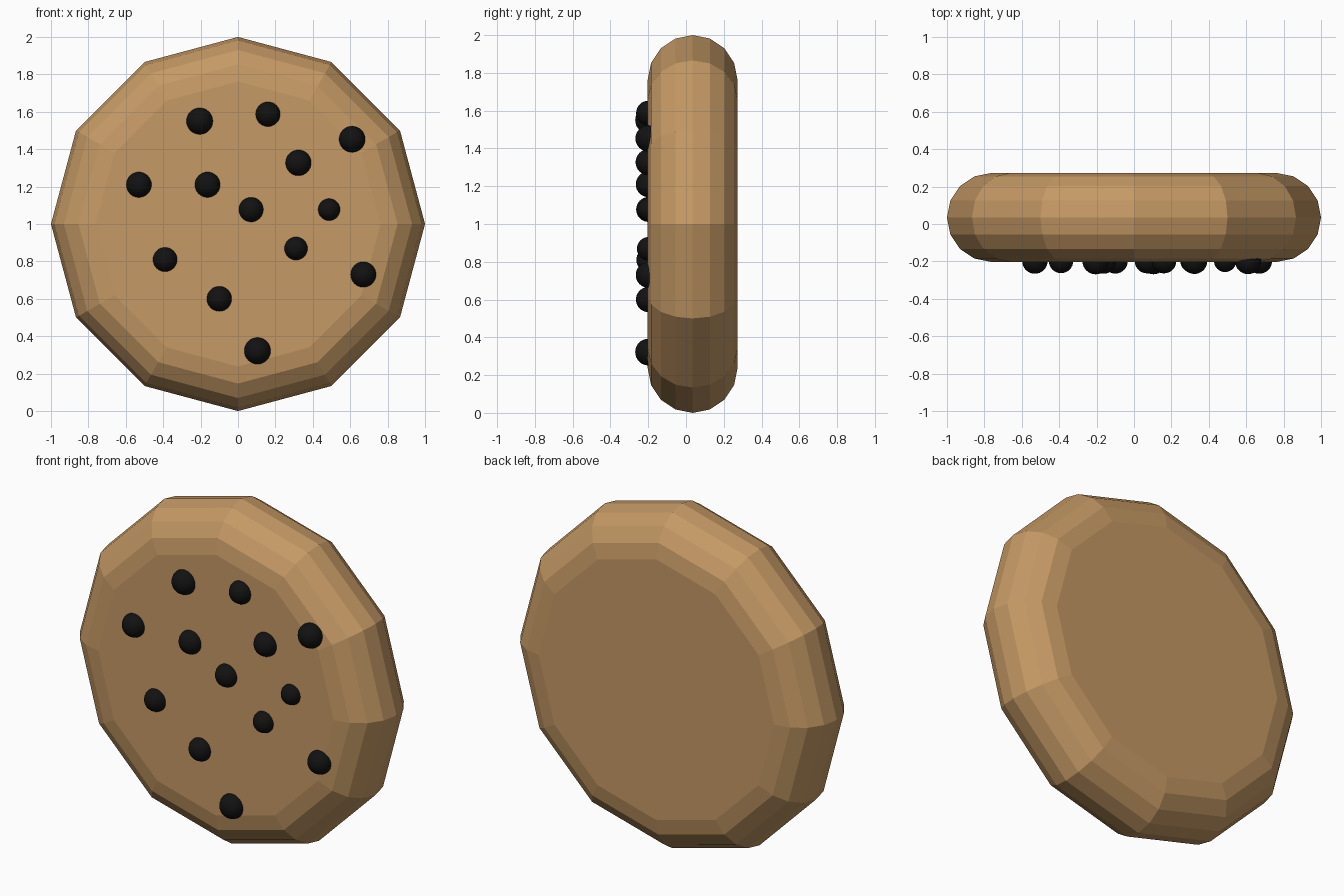
import bpy, bmesh, math

if "Cube" in bpy.data.objects:
    bpy.data.objects.remove(bpy.data.objects["Cube"])


def material(name, color):
    m = bpy.data.materials.new(name)
    m.diffuse_color = color
    m.use_nodes = True
    m.node_tree.nodes["Principled BSDF"].inputs["Base Color"].default_value = m.diffuse_color
    return m


DOUGH = material("baked_dough", (0.56, 0.32, 0.13, 1))
CHOC = material("dark_chocolate", (0.006, 0.006, 0.006, 1))

# Cookie: twelve-sided disc with a rounded rim, turned about the y axis
SIDES, CORE, RIM, MID_Y, MID_Z = 12, 0.762, 0.238, 0.035, 1.0
bm = bmesh.new()
rings = []
for i in range(9):
    a = math.radians(-90 + 22.5 * i)
    r, y = CORE + RIM * math.cos(a), MID_Y + RIM * math.sin(a)
    rings.append([bm.verts.new((r * math.cos(t), y, MID_Z + r * math.sin(t)))
                  for t in (2 * math.pi * k / SIDES for k in range(SIDES))])
for lower, upper in zip(rings, rings[1:]):
    for k in range(SIDES):
        n = (k + 1) % SIDES
        bm.faces.new((lower[k], lower[n], upper[n], upper[k]))
bm.faces.new(rings[0])
bm.faces.new(rings[-1])
bmesh.ops.recalc_face_normals(bm, faces=bm.faces)
mesh = bpy.data.meshes.new("cookie")
bm.to_mesh(mesh)
bm.free()
cookie = bpy.data.objects.new("cookie", mesh)
bpy.context.collection.objects.link(cookie)
mesh.materials.append(DOUGH)

# Chocolate chips half sunk into the front: x, z, radius
CHIPS = [
    (-0.205, 1.55, 0.071), (0.16, 1.587, 0.066), (0.61, 1.453, 0.070),
    (0.323, 1.327, 0.069), (-0.53, 1.21, 0.068), (-0.163, 1.21, 0.068),
    (0.07, 1.077, 0.066), (0.487, 1.077, 0.059), (0.31, 0.869, 0.062),
    (-0.39, 0.81, 0.065), (0.67, 0.73, 0.068), (-0.10, 0.60, 0.067),
    (0.104, 0.322, 0.071),
]
for i, (x, z, r) in enumerate(CHIPS, 1):
    bpy.ops.mesh.primitive_uv_sphere_add(segments=32, ring_count=16, radius=r,
                                         location=(x, -0.198, z))
    chip = bpy.context.object
    chip.name = f"chocolate_chip_{i}"
    chip.data.materials.append(CHOC)
